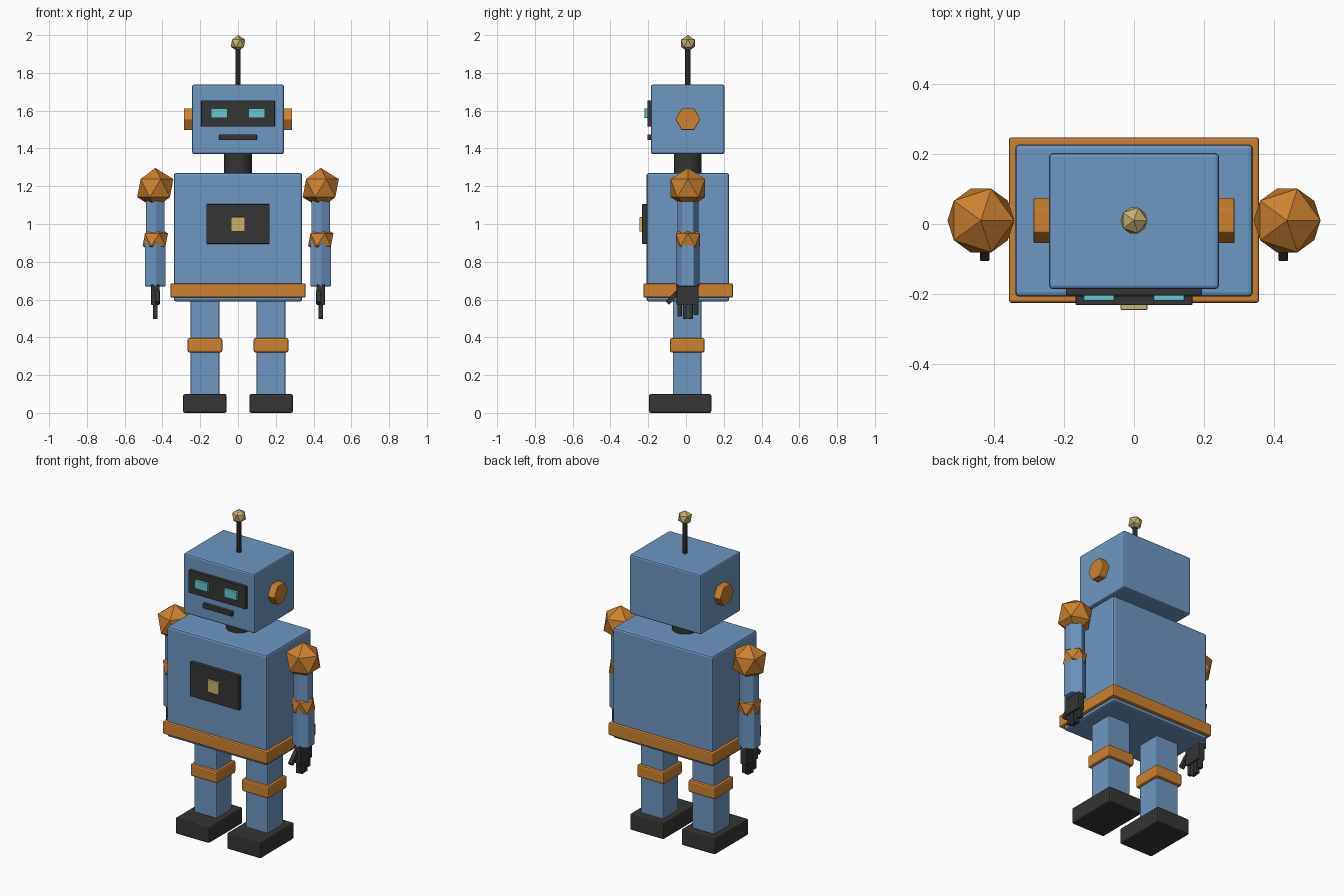
import bpy
from math import pi
from mathutils import Vector

cube = bpy.data.objects.get("Cube")
if cube:
    bpy.data.objects.remove(cube, do_unlink=True)

CY = 0.01  # depth centre of the body


def make_material(name, rgb):
    mat = bpy.data.materials.new(name)
    mat.use_nodes = True
    mat.diffuse_color = (*rgb, 1)
    mat.node_tree.nodes["Principled BSDF"].inputs["Base Color"].default_value = (*rgb, 1)
    return mat


BLUE = make_material("steel blue", (0.155, 0.31, 0.54))
ORANGE = make_material("orange", (0.61, 0.22, 0.03))
DARK = make_material("charcoal", (0.035, 0.035, 0.035))
GOLD = make_material("pale gold", (0.57, 0.45, 0.16))
TEAL = make_material("teal", (0.13, 0.58, 0.61))


def finish(name, mat, bevel=0.0):
    ob = bpy.context.object
    ob.name = name
    ob.data.materials.append(mat)
    if bevel:
        mod = ob.modifiers.new("Bevel", "BEVEL")
        mod.width = bevel
        mod.segments = 2
    return ob


def box(name, mat, x, y, z, bevel=0.008):
    """Box from (min, max) ranges on each axis."""
    lo, hi = Vector((x[0], y[0], z[0])), Vector((x[1], y[1], z[1]))
    bpy.ops.mesh.primitive_cube_add(size=1, location=(lo + hi) / 2)
    ob = bpy.context.object
    ob.scale = hi - lo
    bpy.ops.object.transform_apply(location=False, rotation=False, scale=True)
    return finish(name, mat, bevel)


def rod(name, mat, start, end, radius, sides, bevel=0.0):
    """Prism running from start to end."""
    a, b = Vector(start), Vector(end)
    bpy.ops.mesh.primitive_cylinder_add(vertices=sides, radius=radius, depth=(b - a).length,
                                        location=(a + b) / 2)
    ob = bpy.context.object
    if abs((b - a).x) > 0.01:
        ob.rotation_euler.y = pi / 2
    return finish(name, mat, bevel)


def ball(name, mat, centre, radius):
    bpy.ops.mesh.primitive_ico_sphere_add(subdivisions=1, radius=radius, location=centre)
    return finish(name, mat)


# Torso, belt and chest panel
box("torso", BLUE, (-0.34, 0.34), (-0.208, 0.228), (0.59, 1.27), 0.012)
box("belt", ORANGE, (-0.358, 0.358), (-0.226, 0.248), (0.61, 0.686))
box("chest_panel", DARK, (-0.167, 0.167), (-0.232, -0.2), (0.895, 1.105), 0.003)
box("chest_light", GOLD, (-0.038, 0.038), (-0.246, -0.225), (0.96, 1.036), 0.003)

# Neck and head
neck = rod("neck", DARK, (0, CY, 1.25), (0, CY, 1.39), 0.073, 16)
bpy.ops.object.shade_smooth_by_angle()
box("head", BLUE, (-0.243, 0.243), (-0.186, 0.203), (1.37, 1.738), 0.01)

# Face
box("visor", DARK, (-0.195, 0.195), (-0.204, -0.18), (1.515, 1.654), 0.003)
box("mouth", DARK, (-0.1, 0.1), (-0.204, -0.18), (1.444, 1.474), 0.004)

# Antenna
rod("antenna_rod", DARK, (0, CY, 1.73), (0, CY, 1.95), 0.014, 8)
ball("antenna_tip", GOLD, (0, CY, 1.957), 0.043)

for side, s in (("left", 1), ("right", -1)):
    def mx(a, b):
        return (a, b) if s > 0 else (-b, -a)

    # Eye and ear
    box(side + "_eye", TEAL, mx(0.056, 0.144), (-0.219, -0.2), (1.56, 1.612), 0.003)
    rod(side + "_ear", ORANGE, (s * 0.23, CY, 1.555), (s * 0.287, CY, 1.555), 0.066, 6, 0.004)

    # Leg, knee band and foot
    box(side + "_leg", BLUE, mx(0.098, 0.251), (-0.07, 0.083), (0.09, 0.6))
    box(side + "_knee_band", ORANGE, mx(0.083, 0.267), (-0.085, 0.099), (0.32, 0.396), 0.01)
    box(side + "_foot", DARK, mx(0.06, 0.291), (-0.196, 0.134), (0, 0.1), 0.01)

    # Arm with faceted joints
    ax = s * 0.438
    ball(side + "_shoulder", ORANGE, (ax, CY, 1.19), 0.107)
    rod(side + "_upper_arm", BLUE, (ax, CY, 0.91), (ax, CY, 1.19), 0.056, 6, 0.004)
    ball(side + "_elbow", ORANGE, (ax, CY, 0.917), 0.075)
    rod(side + "_forearm", BLUE, (ax, CY, 0.67), (ax, CY, 0.917), 0.063, 6, 0.004)

    # Hand with four fingers and a slanted thumb
    box(side + "_palm", DARK, (ax - 0.022, ax + 0.022), (CY - 0.06, CY + 0.057), (0.57, 0.68), 0.006)
    for i, tip in enumerate((0.51, 0.496, 0.498, 0.518)):
        fy = CY - 0.044 + i * 0.029
        box(f"{side}_finger_{i + 1}", DARK, (ax - 0.012, ax + 0.012),
            (fy - 0.012, fy + 0.012), (tip, 0.59), 0.003)
    tx, ty, tz = s * 0.427, -0.068, 0.612
    thumb = box(side + "_thumb", DARK, (tx - 0.013, tx + 0.013),
                (ty - 0.013, ty + 0.013), (tz - 0.043, tz + 0.043), 0.003)
    thumb.rotation_euler.x = -pi / 4
